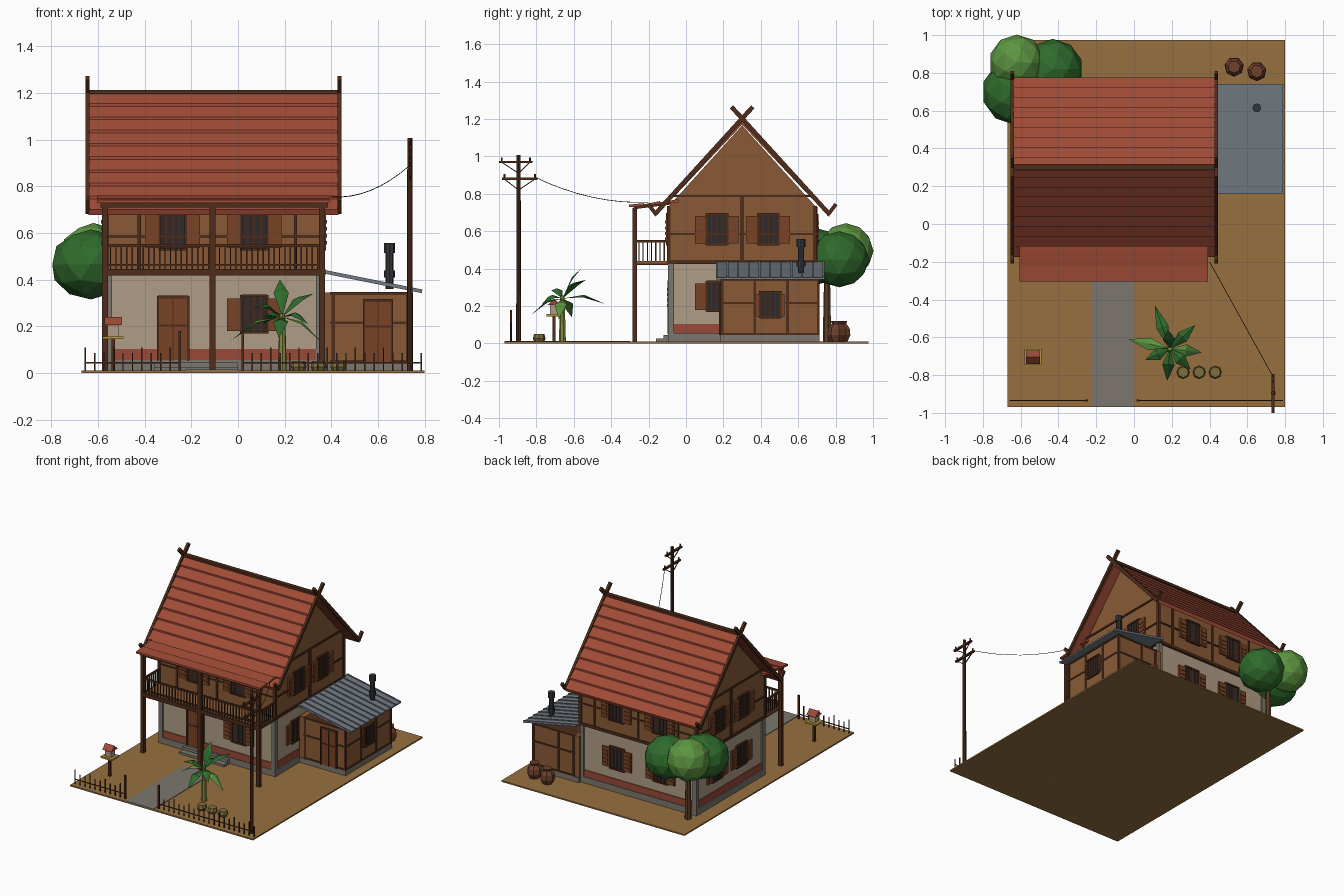
import bpy, bmesh, math
from mathutils import Matrix, Vector

if "Cube" in bpy.data.objects:
    bpy.data.objects.remove(bpy.data.objects["Cube"])


def mat(name, hexcol):
    m = bpy.data.materials.new(name)
    c = [int(hexcol[i:i + 2], 16) / 255 for i in (0, 2, 4)]
    m.diffuse_color = [((v + .055) / 1.055) ** 2.4 if v > .04 else v / 12.9 for v in c] + [1]
    m.use_nodes = True
    m.node_tree.nodes["Principled BSDF"].inputs["Base Color"].default_value = m.diffuse_color
    return m


EARTH, STONE = mat("earth", "96703F"), mat("stone", "7C776E")
PLASTER, BRICK = mat("plaster", "B09E86"), mat("brick", "9A4A38")
WOOD, TIMBER, DARK = mat("wood", "8A5A36"), mat("timber", "4E2C1A"), mat("dark", "302A28")
SHUT, TILE, TIN = mat("shutter", "7A4426"), mat("tile", "A04B36"), mat("tin", "747C84")
LEAF, LIGHT, TRUNK = mat("leaf", "2F6B2C"), mat("light_leaf", "5C9440"), mat("trunk", "5C4026")
CLAY, YELLOW, STEM = mat("clay", "70402C"), mat("yellow", "B8963C"), mat("stem", "80883C")
POT, IRON = mat("pot", "80703C"), mat("iron", "34363A")


class Part:
    """Collects primitives into one named object."""
    def __init__(self, name, material, m=None):
        self.name, self.mat, self.bm, self.m = name, material, bmesh.new(), m or Matrix()

    def box(self, x0, x1, y0, y1, z0, z1):
        t = Matrix.Translation(((x0 + x1) / 2, (y0 + y1) / 2, (z0 + z1) / 2))
        bmesh.ops.create_cube(self.bm, size=1, matrix=self.m @ t @ Matrix.Diagonal((x1 - x0, y1 - y0, z1 - z0, 1)))
        return self

    def bar(self, p, q, w, h=None, sides=0):
        p, q = Vector(p), Vector(q)
        d = q - p
        t = Matrix.Translation((p + q) / 2) @ d.to_track_quat('Z', 'Y').to_matrix().to_4x4()
        if sides:
            bmesh.ops.create_cone(self.bm, cap_ends=True, segments=sides, radius1=w,
                                  radius2=w if h is None else h, depth=d.length, matrix=self.m @ t)
        else:
            bmesh.ops.create_cube(self.bm, size=1, matrix=self.m @ t @ Matrix.Diagonal((w, h or w, d.length, 1)))
        return self

    def prism(self, pts, a, b, axis='x'):
        put = (lambda u, v, s: (s, u, v)) if axis == 'x' else (lambda u, v, s: (u, s, v))
        vs = [self.bm.verts.new(self.m @ Vector(put(u, v, a))) for u, v in pts]
        f = self.bm.faces.new(vs)
        ext = bmesh.ops.extrude_face_region(self.bm, geom=[f])['geom']
        off = self.m.to_3x3() @ Vector(put(0, 0, b - a))
        bmesh.ops.translate(self.bm, vec=off, verts=[g for g in ext if isinstance(g, bmesh.types.BMVert)])
        return self

    def lathe(self, x, y, prof, n=8):
        for (r0, z0), (r1, z1) in zip(prof, prof[1:]):
            self.bar((x, y, z0), (x, y, z1), r0, r1, n)
        return self

    def done(self):
        bmesh.ops.recalc_face_normals(self.bm, faces=self.bm.faces)
        me = bpy.data.meshes.new(self.name)
        self.bm.to_mesh(me)
        me.materials.append(self.mat)
        bpy.context.collection.objects.link(bpy.data.objects.new(self.name, me))


# Plot and path
Part("ground_plot", EARTH).box(-.67, .80, -.97, .975, 0, .01).done()
Part("path", STONE).box(-.225, 0, -.97, -.30, .008, .014).done()
Part("door_steps", STONE).box(-.36, 0, -.16, -.08, 0, .025).box(-.36, 0, -.12, -.08, .02, .045).done()

# Main house walls
X0, X1, Y0, Y1, YC = -.57, .365, -.095, .695, .30
Part("foundation", STONE).box(X0, X1, Y0, Y1, 0, .055).done()
Part("lower_walls", PLASTER).box(X0 + .015, X1 - .015, Y0 + .01, Y1 - .01, .05, .43).done()
Part("brick_band", BRICK).box(X0 + .009, X1 - .009, Y0 + .004, Y1 - .004, .055, .103).done()
p = Part("corner_pillars", STONE)
for x in (X0, X1 - .03):
    for y in (Y0, Y1 - .03):
        p.box(x, x + .03, y, y + .03, .05, .43)
p.done()
Part("upper_walls", WOOD).prism([(Y0, .43), (Y1, .43), (Y1, .73), (YC, 1.165), (Y0, .73)], X0, X1).done()

# Half-timber frame on the upper floor
p = Part("timber_frame", TIMBER)
e = .007
for z0, z1 in ((.425, .445), (.58, .59)):
    p.box(X0 - e, X1 + e, Y0 - e, Y1 + e, z0, z1)
for x in (X0 - e, X1 - .015):
    p.box(x, x + .015 + e, -.065, .67, .782, .794)
    for y in (Y0 - e, .29, Y1 - .015):
        p.box(x, x + .015 + e, y, y + .02, .43, .735 if y != .29 else .79)
for y in (Y0 - e, Y1 - .01):
    for x in (X0 + .20 - .06, -.11, .24):
        p.box(x, x + .014, y, y + .01 + e, .43, .73)
p.done()

# Stepped tile roof
RZ, EY, EZ, N = 1.205, .475, .695, 9
for name, s in (("roof_front", -1), ("roof_back", 1)):
    pts = []
    for i in range(N):
        for t, lift in ((i / N, -.006), ((i + 1) / N, .006)):
            pts.append((YC + s * t * EY, RZ + t * (EZ - RZ) + lift))
    pts += [(YC + s * (EY - .01), EZ - .018), (YC, RZ - .035)]
    Part(name, TILE).prism(pts, -.64, .43).done()
p = Part("ridge_cap", TIMBER).box(-.645, .435, YC - .015, YC + .015, RZ - .01, RZ + .008)
p.done()
p = Part("bargeboards", TIMBER)
for x in (-.645, .435):
    for s in (-1, 1):
        p.bar((x, YC - s * .057, 1.265), (x, YC + s * .467, .69), .018, .024)
        p.bar((x, YC + s * .462, .692), (x, YC + s * .502, .745), .018, .02)
p.done()


# Openings: local x runs along the wall, local -y points outward
def wall(x, y, deg):
    return Matrix.Translation((x, y, 0)) @ Matrix.Rotation(math.radians(deg), 4, 'Z')


def window(x, y, deg, z0, z1, shutters=True, w=.055):
    m = wall(x, y, deg)
    Part("window_pane", DARK, m).box(-w, w, -.006, .01, z0, z1).done()
    f = Part("window_frame", TIMBER, m)
    for sx in (-w - .006, w - .004):
        f.box(sx, sx + .01, -.013, .01, z0 - .005, z1 + .005)
    for z in (z0 - .006, z1 - .004):
        f.box(-w, w, -.013, .01, z, z + .01)
    for i in range(-1, 2):
        f.box(i * w / 2 - .0025, i * w / 2 + .0025, -.010, 0, z0, z1)
    f.done()
    s = Part("window_shutters", SHUT, m)
    for sg in (-1, 1):
        if shutters:
            a, b = sorted((sg * (w + .005), sg * (w + .062)))
        else:
            a, b = sorted((sg * w, sg * (w + .022)))
        s.box(a, b, -.012, .005, z0 + .005, z1 - .01)
        for k in range(4):
            z = z0 + .02 + k * (z1 - z0 - .04) / 4
            s.box(a + .008, b - .008, -.017, -.01, z, z + .016)
    s.done()


for x in (-.28, .07):
    window(x, Y0, 0, .53, .69)
    for z in (.175, .53):
        window(x, Y1 - (.01 if z < .4 else 0), 180, z, z + .155)
window(.07, Y0 + .01, 0, .175, .33)
for x, deg in ((X1, 90), (X0, -90)):
    s = 1 if deg > 0 else -1
    for y in (.165, .44):
        window(x, y, deg, .53, .69)
        window(x - s * .015, y, deg, .175, .33)


def door(x, y, w, z0, z1):
    Part("door_leaf", SHUT).box(x - w, x + w, y - .008, y + .01, z0, z1).done()
    f = Part("door_frame", TIMBER)
    for sx in (-w - .005, w - .005):
        f.box(x + sx, x + sx + .01, y - .014, y + .01, z0, z1 + .005)
    f.box(x - w, x + w, y - .014, y + .01, z1 - .005, z1 + .007)
    f.box(x - .002, x + .002, y - .011, y, z0, z1).box(x - w, x + w, y - .011, y, z0 + .15, z0 + .158)
    f.done()


door(-.278, Y0 + .01, .065, .05, .325)

# Balcony with railing, posts and canopy
Part("balcony_floor", WOOD).box(X0, X1, -.285, Y0, .427, .442).done()
p = Part("balcony_frame", TIMBER).box(X0 - .01, X1 + .01, -.287, -.27, .418, .445)
for x in (-.57, -.11, .36):
    p.box(x - .013, x + .013, -.287, -.261, .008, .725)
for x in (X0, X1 - .012):
    p.box(x, x + .012, -.28, Y0, .418, .44).box(x, x + .012, -.28, Y0, .54, .552)
    p.bar((x + .006, -.274, .725), (x + .006, -.08, .75), .014)
p.box(X0, X1, -.28, -.268, .54, .552).box(X0, X1, -.28, -.268, .46, .467)
p.box(X0 - .02, X1 + .02, -.284, -.264, .71, .728)
for i in range(1, 40):
    x = X0 + i * (X1 - X0) / 40
    p.box(x - .003, x + .003, -.277, -.271, .44, .545)
for i in range(1, 8):
    y = -.274 + i * .0225
    for x in (X0 + .006, X1 - .006):
        p.box(x - .003, x + .003, y - .003, y + .003, .44, .545)
p.done()
Part("canopy_roof", TILE).prism([(-.305, .728), (-.305, .742), (-.225, .75), (-.225, .744), (-.14, .761),
                                 (-.14, .755), (-.04, .771), (-.04, .755)], -.605, .392).done()

# Lean-to kitchen
Part("shed_base", STONE).box(.36, .735, .185, .715, 0, .045).done()
Part("shed_walls", WOOD).box(.36, .73, .19, .71, .04, .345).done()
p = Part("shed_frame", TIMBER)
for z in (.045, .21, .335):
    p.box(.395, .735, .185, .715, z, z + .011)
for x, y in ((.40, .185), (.72, .185), (.72, .70), (.40, .70), (.72, .36), (.72, .535), (.52, .70)):
    p.box(x, x + .015, y, y + .015, .04, .345)
p.done()
door(.60, .19, .06, .045, .31)
window(.73, .45, 90, .14, .275, False)
p = Part("tin_roof", TIN).prism([(.36, .428), (.36, .438), (.79, .352), (.79, .342)], .16, .74, 'y')
for i in range(11):
    y = .165 + i * .057
    p.bar((.36, y, .439), (.79, y, .353), .009, .009)
p.done()
Part("stove_pipe", IRON).lathe(.65, .615, [(.017, .36), (.017, .52)]).lathe(.65, .615, [(.023, .41), (.023, .44)]) \
    .lathe(.65, .615, [(.023, .515), (.023, .557)]).done()

# Fence and gate posts
p = Part("fence", TIMBER)
for a, b in ((-.655, -.25), (.02, .785)):
    n = round((b - a) / .04)
    for i in range(n + 1):
        x = a + (b - a) * i / n
        p.box(x - .003, x + .003, -.938, -.932, .008, .085 + .025 * (i % 3 == 0))
    p.box(a, b, -.937, -.933, .04, .046)
for x in (-.25, .02):
    p.box(x - .006, x + .006, -.941, -.929, .008, .18)
p.done()

# Utility pole with sagging wire
PX, PY = .737, -.895
p = Part("utility_pole", TIMBER).bar((PX, PY, 0), (PX, PY, 1.008), .013, .011, 8)
for z, a, b in ((.97, -1, -.82), (.88, -.985, -.793)):
    p.box(PX - .008, PX + .008, a, b, z - .006, z + .006)
    for y in (a + .015, b - .015):
        p.bar((PX, y, z - .002), (PX, PY, z - .06), .005)
        p.bar((PX, y, z), (PX, y, z + .025), .005, .005, 6)
p.done()
p = Part("power_wire", IRON)
a, b = Vector((PX, -.81, .89)), Vector((.40, -.20, .755))
pts = [a.lerp(b, i / 8) - Vector((0, 0, .16 * i / 8 * (1 - i / 8))) for i in range(9)]
for u, v in zip(pts, pts[1:]):
    p.bar(u, v, .0018, None, 4)
p.done()

# Shrine on a post
SX, SY = -.535, -.705
Part("shrine_post", TIMBER).box(SX - .008, SX + .008, SY - .008, SY + .008, 0, .15).done()
Part("shrine_tray", YELLOW).box(SX - .045, SX + .045, SY - .042, SY + .042, .145, .157).done()
Part("shrine_house", PLASTER).box(SX - .025, SX + .025, SY - .022, SY + .022, .155, .212).done()
Part("shrine_roof", BRICK).prism([(SY - .036, .205), (SY, .24), (SY + .036, .205)], SX - .037, SX + .037).done()

# Banana plant
Part("banana_stem", STEM).bar((.19, -.66, 0), (.19, -.66, .255), .02, .012, 7).done()
tips = [(.11, -.43, .21), (.325, -.535, .34), (.36, -.68, .13), (.30, -.77, .21),
        (.175, -.83, .15), (-.03, -.61, .14), (.06, -.72, .28), (.18, -.56, .40)]
for i, t in enumerate(tips):
    p = Part("banana_leaf", LIGHT if i % 3 == 2 else LEAF)
    base, tip = Vector((.19, -.66, .24)), Vector(t)
    side = (tip - base).cross(Vector((0, 0, 1))).normalized() * .033
    mid = base.lerp(tip, .5) + Vector((0, 0, .035))
    drop = Vector((0, 0, .012))
    b, l, c, r, t = [p.bm.verts.new(v) for v in (base, mid - side - drop, mid, mid + side - drop, tip)]
    for f in ((b, c, l), (b, r, c), (l, c, t), (c, r, t)):
        p.bm.faces.new(f)
    p.done()

# Potted herbs and water jars
for x in (.26, .345, .43):
    Part("small_pot", POT).lathe(x, -.785, [(.022, 0), (.034, .025), (.028, .05)]).done()
for x, y in ((.53, .832), (.65, .808)):
    Part("water_jar", CLAY).lathe(x, y, [(.03, 0), (.052, .045), (.048, .08), (.028, .105), (.034, .12)], 7).done()

# Tree
Part("tree_trunk", TRUNK).bar((-.545, .755, 0), (-.545, .755, .40), .024, .016, 7).done()
for x, y, z, r, h, m in ((-.63, .70, .465, .175, .15, LEAF), (-.62, .855, .495, .148, .148, LIGHT),
                         (-.43, .82, .45, .16, .15, LEAF)):
    p = Part("tree_crown", m)
    bmesh.ops.create_icosphere(p.bm, subdivisions=2, radius=1,
                               matrix=Matrix.Translation((x, y, z)) @ Matrix.Diagonal((r, r, h, 1)))
    p.done()
